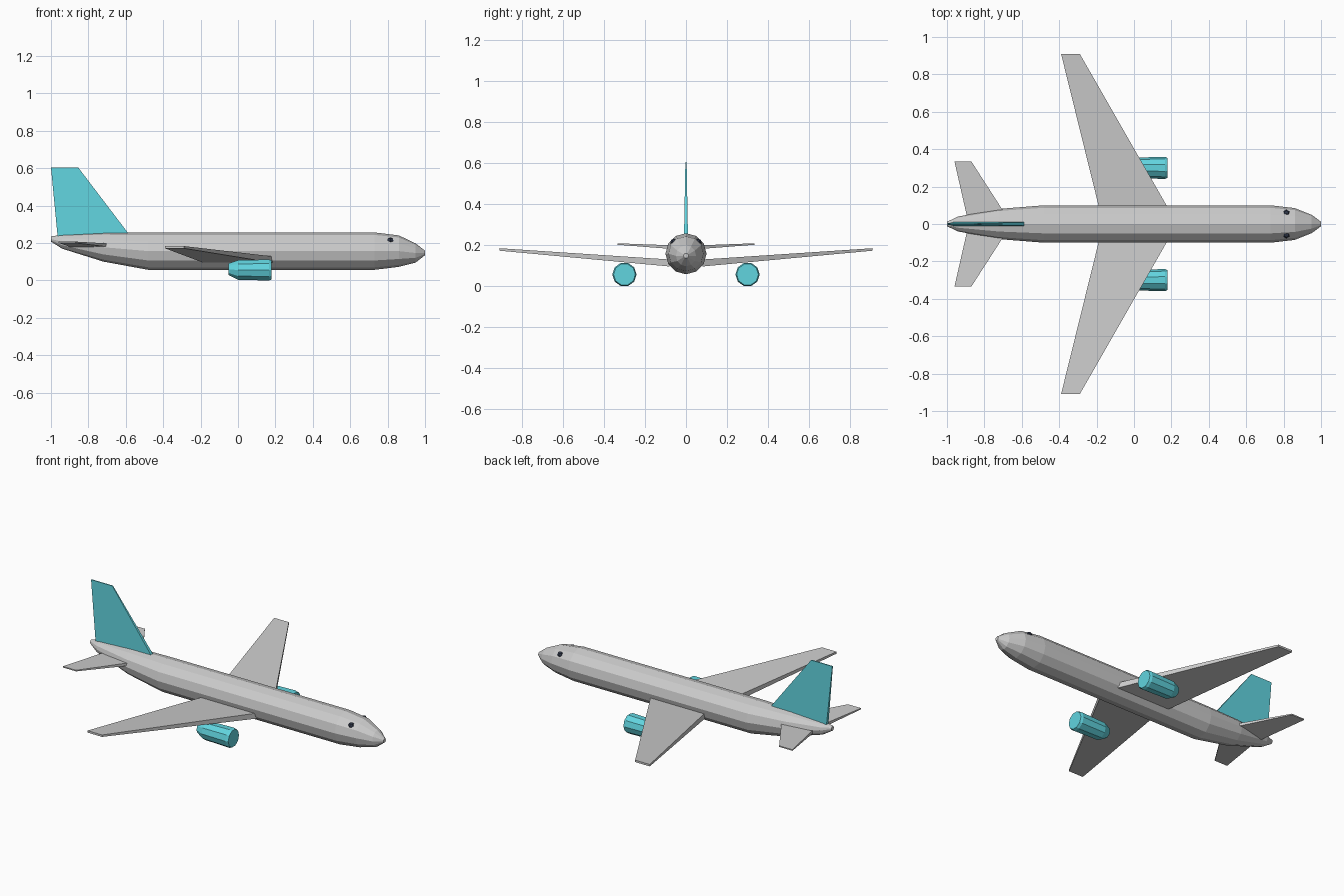
import bpy, bmesh, math
from mathutils import Vector

if "Cube" in bpy.data.objects:
    bpy.data.objects.remove(bpy.data.objects["Cube"])


def material(name, rgb):
    m = bpy.data.materials.new(name)
    m.diffuse_color = (*rgb, 1)
    m.use_nodes = True
    m.node_tree.nodes["Principled BSDF"].inputs["Base Color"].default_value = m.diffuse_color
    return m


cyan = material("cyan", (0.12, 0.66, 0.74))
dark = material("dark_glass", (0.03, 0.04, 0.07))


def finish(bm, name, mat=None):
    bmesh.ops.recalc_face_normals(bm, faces=bm.faces)
    me = bpy.data.meshes.new(name)
    bm.to_mesh(me)
    bm.free()
    ob = bpy.data.objects.new(name, me)
    bpy.context.collection.objects.link(ob)
    if mat:
        me.materials.append(mat)
    return ob


def bridge(bm, rings):
    """Skin a list of point loops and cap both ends."""
    loops = [[bm.verts.new(p) for p in r] for r in rings]
    n = len(loops[0])
    for a, b in zip(loops, loops[1:]):
        for i in range(n):
            j = (i + 1) % n
            bm.faces.new((a[i], a[j], b[j], b[i]))
    bm.faces.new(loops[0])
    bm.faces.new(loops[-1])


def body(name, stations, sides, y=0.0, mat=None):
    """Loft of ellipses along x; station = (x, centre z, half width, half height)."""
    bm = bmesh.new()
    bridge(bm, [[(x, y + ry * math.cos(i * math.tau / sides),
                  z + rz * math.sin(i * math.tau / sides)) for i in range(sides)]
                for x, z, ry, rz in stations])
    return finish(bm, name, mat)


def slab(name, root, tip, side):
    """Tapered wing; each end = (y, trailing x, leading x, bottom z, top z)."""
    bm = bmesh.new()
    bridge(bm, [[(x0, side * y, z0), (x1, side * y, z0), (x1, side * y, z1), (x0, side * y, z1)]
                for y, x0, x1, z0, z1 in (root, tip)])
    return finish(bm, name)


# Fuselage
body("fuselage", [(-1, .222, .012, .014), (-.94, .207, .04, .037), (-.72, .178, .081, .077),
                  (-.48, .157, .1, .1), (.73, .157, .1, .1), (.86, .157, .085, .084),
                  (.95, .147, .049, .051), (1, .147, .012, .012)], 12)

# Tail fin
bm = bmesh.new()
bridge(bm, [[(x0, -t, z0), (x1, -t, z1), (x1, t, z1), (x0, t, z0)]
            for x0, z0, x1, z1, t in ((-.963, .22, -.562, .22, .01),
                                      (-1, .605, -.855, .605, .003))])
finish(bm, "tail_fin", cyan)

for side, label in ((1, "left"), (-1, "right")):
    # Wings and tailplanes
    slab(label + "_wing", (.08, -.185, .185, .095, .129), (.91, -.39, -.29, .172, .184), side)
    slab(label + "_tailplane", (.04, -.893, -.68, .178, .197), (.335, -.96, -.87, .201, .208), side)

    # Engines
    body(label + "_engine", [(-.05, .06, .033, .033), (0, .056, .055, .055), (.165, .056, .059, .059),
                             (.18, .056, .053, .053)], 10, side * .3, cyan)

    # Cockpit windows
    bm = bmesh.new()
    bmesh.ops.create_uvsphere(bm, u_segments=6, v_segments=4, radius=.019)
    bmesh.ops.translate(bm, verts=bm.verts, vec=Vector((.815, side * .058, .212)))
    finish(bm, label + "_cockpit_window", dark)
